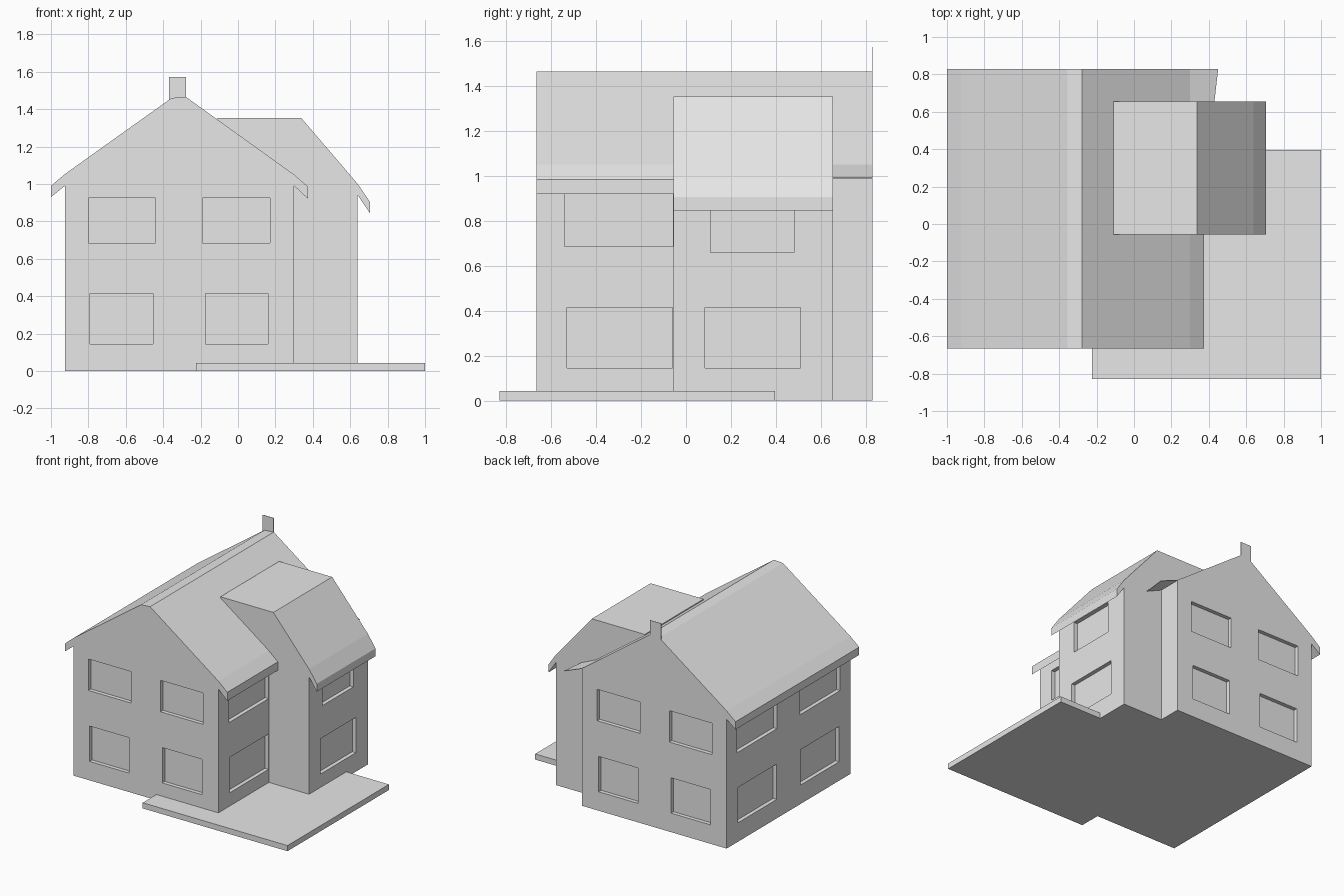
import bpy, bmesh
from mathutils import Vector

cube = bpy.data.objects.get("Cube")
if cube:
    bpy.data.objects.remove(cube, do_unlink=True)

grey = bpy.data.materials.new("plain grey")
grey.use_nodes = True
grey.diffuse_color = (0.8, 0.8, 0.8, 1)
grey.node_tree.nodes["Principled BSDF"].inputs["Base Color"].default_value = (0.8, 0.8, 0.8, 1)


def finish(name, bm):
    """Turn a bmesh into a flat-shaded object."""
    mesh = bpy.data.meshes.new(name)
    bm.to_mesh(mesh)
    bm.free()
    mesh.materials.append(grey)
    obj = bpy.data.objects.new(name, mesh)
    bpy.context.collection.objects.link(obj)
    return obj


def prism(name, profile, y0, y1):
    """Extrude an x-z profile from y0 to y1."""
    bm = bmesh.new()
    face = bm.faces.new([bm.verts.new((x, y0, z)) for x, z in profile])
    if y1 != y0:
        out = bmesh.ops.extrude_face_region(bm, geom=[face])
        moved = [v for v in out["geom"] if isinstance(v, bmesh.types.BMVert)]
        bmesh.ops.translate(bm, verts=moved, vec=(0, y1 - y0, 0))
        bmesh.ops.recalc_face_normals(bm, faces=bm.faces)
    return finish(name, bm)


def add_box(bm, low, high):
    low, high = Vector(low), Vector(high)
    verts = bmesh.ops.create_cube(bm, size=1)["verts"]
    for v in verts:
        v.co = (low + high) / 2 + v.co * (high - low)


def cut(obj, boxes):
    """Recess window openings into the walls."""
    bm = bmesh.new()
    for low, high in boxes:
        add_box(bm, low, high)
    cutter = finish("window_cutter", bm)
    cutter.hide_render = True
    mod = obj.modifiers.new("windows", 'BOOLEAN')
    mod.operation = 'DIFFERENCE'
    mod.solver = 'EXACT'
    mod.object = cutter
    bpy.context.view_layer.objects.active = obj
    bpy.ops.object.modifier_apply(modifier=mod.name)
    bpy.data.objects.remove(cutter, do_unlink=True)


LEFT, RIGHT, FRONT, BACK = -0.925, 0.3, -0.665, 0.83
WING_X, WING_FRONT, WING_BACK = 0.64, -0.055, 0.655
DEPTH, OUT = 0.03, 0.01
LOWER, UPPER = (0.145, 0.415), (0.685, 0.925)

# Main house: walls, gable roof and one eave in a single profile
house = prism("main_house", [
    (LEFT, 0), (RIGHT, 0), (RIGHT, 1.05), (-0.278, 1.465), (-0.355, 1.46),
    (LEFT, 1.053), (-1, 0.99), (-1, 0.93), (LEFT, 0.99)], FRONT, BACK)

# Front and back windows, then side windows
boxes = []
for (z0, z1), spans in ((LOWER, ((-0.79, -0.455), (-0.175, 0.16))),
                        (UPPER, ((-0.8, -0.44), (-0.19, 0.17)))):
    for x0, x1 in spans:
        boxes.append(((x0, FRONT - OUT, z0), (x1, FRONT + DEPTH, z1)))
        boxes.append(((x0, BACK - DEPTH, z0), (x1, BACK + OUT, z1)))
for (z0, z1), near in ((LOWER, (-0.53, -0.06)), (UPPER, (-0.54, -0.058))):
    far = [FRONT + BACK - y for y in reversed(near)]
    for y0, y1 in (near, far):
        boxes.append(((LEFT - OUT, y0, z0), (LEFT + DEPTH, y1, z1)))
    boxes.append(((RIGHT - DEPTH, near[0], z0), (RIGHT + OUT, near[1], z1)))
cut(house, boxes)

# Right eave in front of the wing, and the thin roof flap behind it
prism("right_eave", [(RIGHT, 1.05), (0.375, 0.985), (0.375, 0.92), (RIGHT, 0.99)],
      FRONT, WING_FRONT + 0.1)
flap = prism("back_roof_flap", [(RIGHT, 1.05), (0.45, 0.992), (0.45, 0.988), (RIGHT, 1.046)],
             WING_BACK, BACK)
for v in flap.data.vertices:
    if v.co.x > 0.4 and v.co.y < 0.7:
        v.co.x = 0.43

# Side wing with its flat-topped roof
wing = prism("side_wing", [
    (-0.11, 0.02), (WING_X, 0.02), (WING_X, 0.94), (0.705, 0.845), (0.705, 0.905),
    (WING_X, 1.0), (0.338, 1.353), (-0.11, 1.353)], WING_FRONT, WING_BACK)
# Bring the wing walls down to the ground
for v in wing.data.vertices:
    if v.co.z < 0.1:
        v.co.z = 0
cut(wing, [((WING_X - DEPTH, y0, z0), (WING_X + OUT, y1, z1))
           for y0, y1, z0, z1 in ((0.085, 0.51, *LOWER), (0.11, 0.48, 0.66, 0.9))])

# Chimney sheet standing on the back end of the ridge
prism("chimney", [(-0.37, 1.45), (-0.278, 1.45), (-0.278, 1.573), (-0.37, 1.573)],
      BACK - 0.003, BACK)

# Patio slab wrapping the front right corner
bm = bmesh.new()
add_box(bm, (-0.225, -0.83, 0), (1, 0.395, 0.043))
finish("patio", bm)
